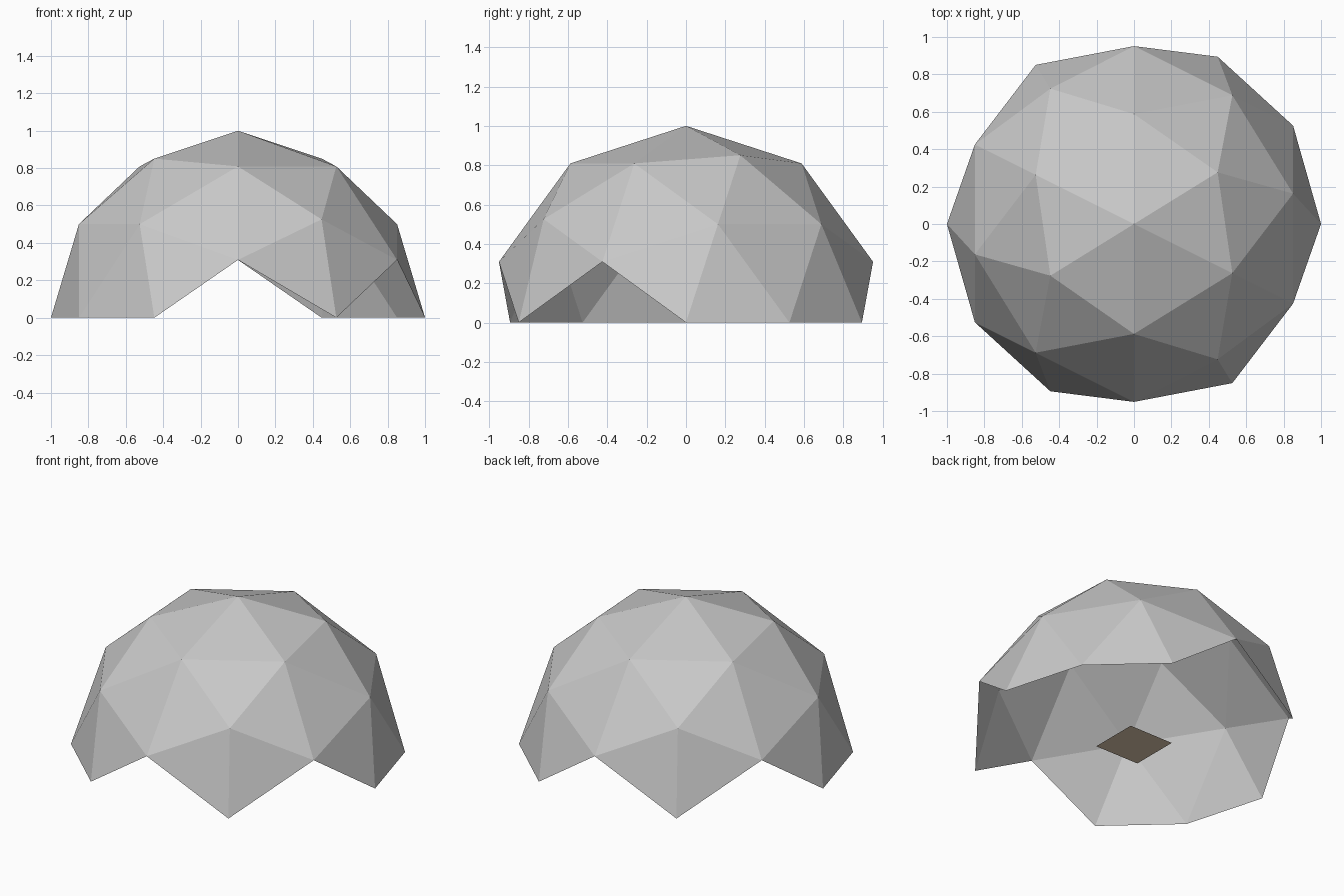
import bpy
import bmesh
import math
from itertools import product, combinations
from mathutils import Vector, Matrix

cube = bpy.data.objects.get("Cube")
if cube:
    bpy.data.objects.remove(cube, do_unlink=True)


def make_material(name, rgb):
    mat = bpy.data.materials.new(name)
    mat.use_nodes = True
    mat.diffuse_color = (*rgb, 1)
    mat.node_tree.nodes["Principled BSDF"].inputs["Base Color"].default_value = (*rgb, 1)
    return mat


def make_object(name, bm, mat):
    mesh = bpy.data.meshes.new(name)
    bm.to_mesh(mesh)
    bm.free()
    mesh.materials.append(mat)
    obj = bpy.data.objects.new(name, mesh)
    bpy.context.collection.objects.link(obj)
    return obj


grey = make_material("light grey", (0.58, 0.58, 0.58))
tan = make_material("tan", (0.75, 0.6, 0.44))

# Geodesic sphere: icosahedron corners plus their edge midpoints, all on a unit sphere
golden = (1 + math.sqrt(5)) / 2
corners = []
for s, t in product((-1, 1), repeat=2):
    a, b = s, t * golden
    corners += [Vector(p).normalized() for p in ((a, 0, b), (0, b, a), (b, a, 0))]
midpoints = [(p + q).normalized() for p, q in combinations(corners, 2)
             if (p - q).length < 1.1]

bm = bmesh.new()
for p in corners + midpoints:
    bm.verts.new(p)
bmesh.ops.convex_hull(bm, input=bm.verts[:])

# Turn it so two corners lie on the x axis, then keep only the upper half,
# which leaves the four triangular doorways open
turn = Matrix.Rotation(math.atan(1 / golden), 3, "Z")
bmesh.ops.rotate(bm, verts=bm.verts[:], cent=(0, 0, 0), matrix=turn)
below = [v for v in bm.verts if v.co.z < -0.01]
bmesh.ops.delete(bm, geom=below, context="VERTS")
for v in bm.verts:
    v.co.z = max(v.co.z, 0)
make_object("dome_shell", bm, grey)

# Small square floor panel in the middle
bm = bmesh.new()
bmesh.ops.create_grid(bm, x_segments=1, y_segments=1, size=0.16)
make_object("floor_panel", bm, tan)
